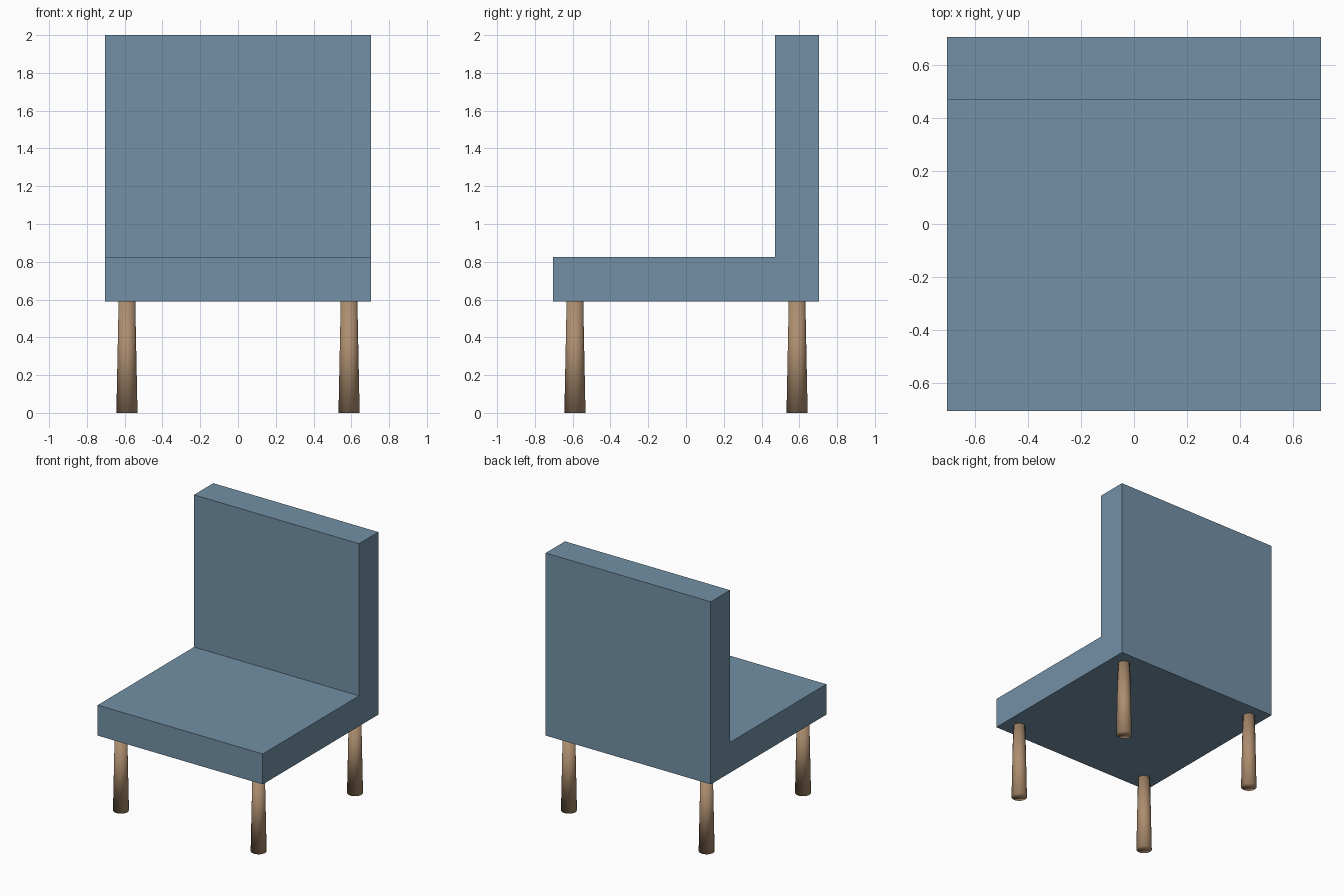
import bpy, bmesh

if "Cube" in bpy.data.objects:
    bpy.data.objects.remove(bpy.data.objects["Cube"])


def material(name, color):
    m = bpy.data.materials.new(name)
    m.diffuse_color = color
    m.use_nodes = True
    m.node_tree.nodes["Principled BSDF"].inputs["Base Color"].default_value = m.diffuse_color
    return m


fabric = material("blue_fabric", (0.17, 0.28, 0.38, 1))
wood = material("wood", (0.42, 0.27, 0.16, 1))


def add_object(name, bm, mat):
    bmesh.ops.recalc_face_normals(bm, faces=bm.faces)
    mesh = bpy.data.meshes.new(name)
    bm.to_mesh(mesh)
    bm.free()
    mesh.materials.append(mat)
    obj = bpy.data.objects.new(name, mesh)
    bpy.context.collection.objects.link(obj)
    return obj


# Seat and backrest: one L-shaped side profile extruded across the width
HALF, BOTTOM, SEAT_TOP, BACK_FRONT, TOP = 0.705, 0.59, 0.825, 0.47, 2.0
profile = [(-HALF, BOTTOM), (HALF, BOTTOM), (HALF, TOP),
           (BACK_FRONT, TOP), (BACK_FRONT, SEAT_TOP), (-HALF, SEAT_TOP)]
bm = bmesh.new()
side = bm.faces.new([bm.verts.new((-HALF, y, z)) for y, z in profile])
extruded = bmesh.ops.extrude_face_region(bm, geom=[side], use_keep_orig=True)
bmesh.ops.translate(bm, vec=(2 * HALF, 0, 0),
                    verts=[g for g in extruded["geom"] if isinstance(g, bmesh.types.BMVert)])
add_object("seat_and_backrest", bm, fabric)

# Legs: smooth round posts, slightly wider at the floor
LEG = 0.588
for y_name, y in (("front", -LEG), ("back", LEG)):
    for x_name, x in (("left", -LEG), ("right", LEG)):
        bm = bmesh.new()
        bmesh.ops.create_cone(bm, cap_ends=True, segments=32,
                              radius1=0.056, radius2=0.044, depth=BOTTOM)
        for f in bm.faces:
            f.smooth = True
        leg = add_object(f"{y_name}_{x_name}_leg", bm, wood)
        leg.location = (x, y, BOTTOM / 2)
